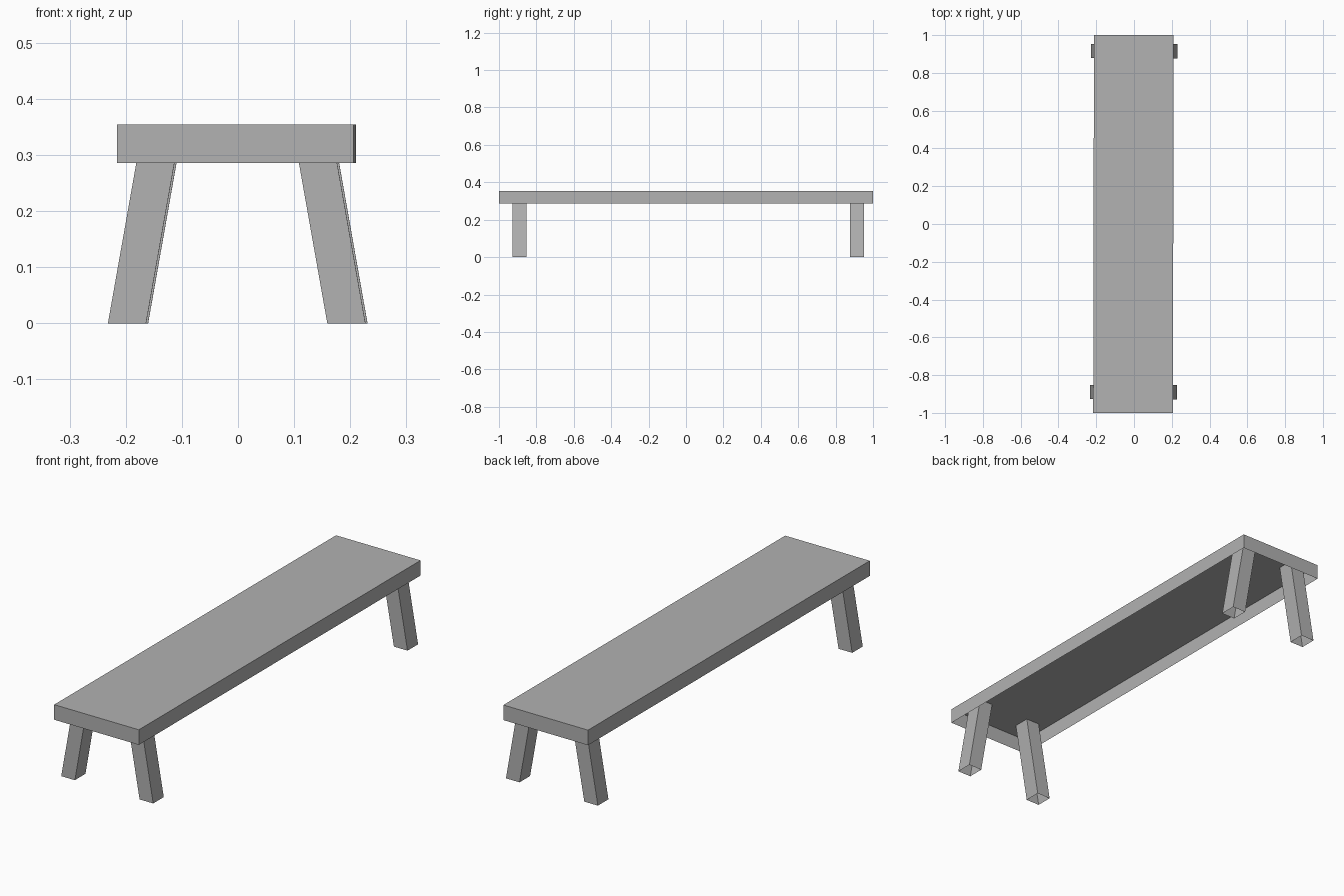
import bpy
import bmesh
from mathutils import Matrix, Vector

default_cube = bpy.data.objects.get("Cube")
if default_cube:
    bpy.data.objects.remove(default_cube, do_unlink=True)

TOP = 0.354        # height of the seat
RIM = 0.286        # lower edge of the seat skirt
SPLAY = 0.177      # sideways lean of a leg per unit of height
YAW = Matrix.Rotation(-0.002, 4, "Z")

grey = bpy.data.materials.new("plain grey")
grey.use_nodes = True
colour = (0.445, 0.445, 0.445, 1)
grey.diffuse_color = colour
grey.node_tree.nodes["Principled BSDF"].inputs["Base Color"].default_value = colour


def open_box(name, centre, size, lean=0.0):
    """Box without a bottom face, optionally sheared sideways with height."""
    bm = bmesh.new()
    bmesh.ops.create_cube(bm, size=1)
    bottom = [f for f in bm.faces if f.normal.z < -0.5]
    bmesh.ops.delete(bm, geom=bottom, context="FACES_ONLY")
    for v in bm.verts:
        v.co = Vector(a * b for a, b in zip(v.co, size)) + Vector(centre)
        v.co.x += lean * v.co.z
        v.co = YAW @ v.co
    mesh = bpy.data.meshes.new(name)
    bm.to_mesh(mesh)
    bm.free()
    mesh.materials.append(grey)
    obj = bpy.data.objects.new(name, mesh)
    bpy.context.collection.objects.link(obj)
    return obj


# Seat: a shallow tray turned upside down
open_box("seat", (-0.003, 0, (TOP + RIM) / 2), (0.422, 2, TOP - RIM))

# Splayed hollow legs, reaching up to the inside of the seat
leg_height = TOP - 0.001
for end, y in (("front", -0.89), ("back", 0.915)):
    for side, sign in (("left", 1), ("right", -1)):
        open_box(f"{end}_{side}_leg", (sign * 0.1955 - 0.0005, y, leg_height / 2),
                 (0.068, 0.075, leg_height), -sign * SPLAY)
